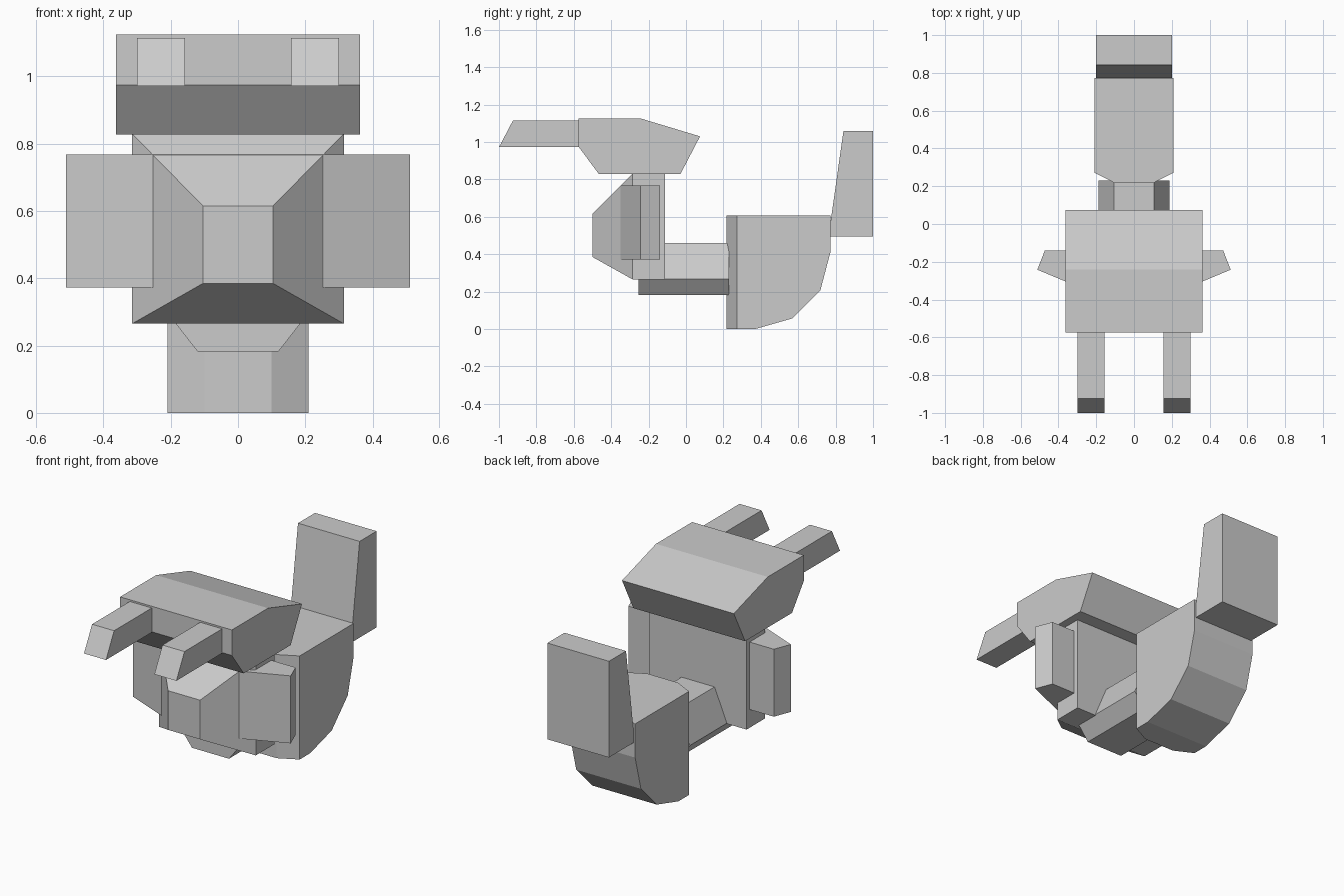
import bpy, bmesh

if "Cube" in bpy.data.objects:
    bpy.data.objects.remove(bpy.data.objects["Cube"])


def finish(name, bm):
    bmesh.ops.recalc_face_normals(bm, faces=bm.faces)
    mesh = bpy.data.meshes.new(name)
    bm.to_mesh(mesh)
    bm.free()
    obj = bpy.data.objects.new(name, mesh)
    bpy.context.collection.objects.link(obj)
    return obj


def skin(name, rings):
    """Join closed rings of 3D points and cap both ends."""
    bm = bmesh.new()
    loops = [[bm.verts.new(p) for p in ring] for ring in rings]
    n = len(loops[0])
    for a, b in zip(loops, loops[1:]):
        for i in range(n):
            j = (i + 1) % n
            bm.faces.new((a[i], a[j], b[j], b[i]))
    bm.faces.new(loops[0])
    bm.faces.new(loops[-1])
    return finish(name, bm)


def side_profile(name, pts, x0, x1):
    return skin(name, [[(x, y, z) for y, z in pts] for x in (x0, x1)])


def loft(name, sections):
    """Rectangular sections along y: (y, half width, bottom, top)."""
    return skin(name, [[(-w, y, b), (w, y, b), (w, y, t), (-w, y, t)]
                       for y, w, b, t in sections])


# Overhanging upper housing
side_profile("upper_housing", [(-0.575, 1.125), (-0.24, 1.125), (0.075, 1.03),
                               (-0.03, 0.828), (-0.465, 0.828), (-0.575, 0.975)],
             -0.363, 0.363)

# Pair of forward prongs with slanted tips
for side, x in (("left", -0.3), ("right", 0.157)):
    side_profile(side + "_prong", [(-0.57, 0.972), (-1.0, 0.972),
                                   (-0.925, 1.115), (-0.57, 1.115)], x, x + 0.143)

# Chest block with tapered front
loft("chest", [(-0.5, 0.104, 0.385, 0.615), (-0.285, 0.315, 0.265, 0.83),
               (-0.112, 0.315, 0.265, 0.83)])

# Side wings, one slab passing through the chest
wing = [(-0.472, -0.14), (-0.512, -0.242), (-0.255, -0.349),
        (0.255, -0.349), (0.512, -0.242), (0.472, -0.14)]
skin("side_wings", [[(x, y, z) for x, y in wing] for z in (0.372, 0.768)])

# Six-sided connecting beam
beam = [(-0.12, 0.182), (0.12, 0.182), (0.187, 0.268),
        (0.107, 0.46), (-0.107, 0.46), (-0.187, 0.268)]
skin("connecting_beam", [[(x, y, z) for x, z in beam] for y in (-0.255, 0.23)])

# Rear body: narrowed front, rounded lower back
loft("rear_body", [(0.216, 0.1, 0.0, 0.608), (0.272, 0.21, 0.0, 0.608),
                   (0.37, 0.21, 0.0, 0.608), (0.57, 0.21, 0.057, 0.608),
                   (0.718, 0.21, 0.206, 0.608), (0.772, 0.21, 0.41, 0.608)])

# Upright tail plate
side_profile("tail_plate", [(0.762, 0.495), (1.0, 0.495), (1.0, 1.06), (0.842, 1.06)],
             -0.2, 0.2)
